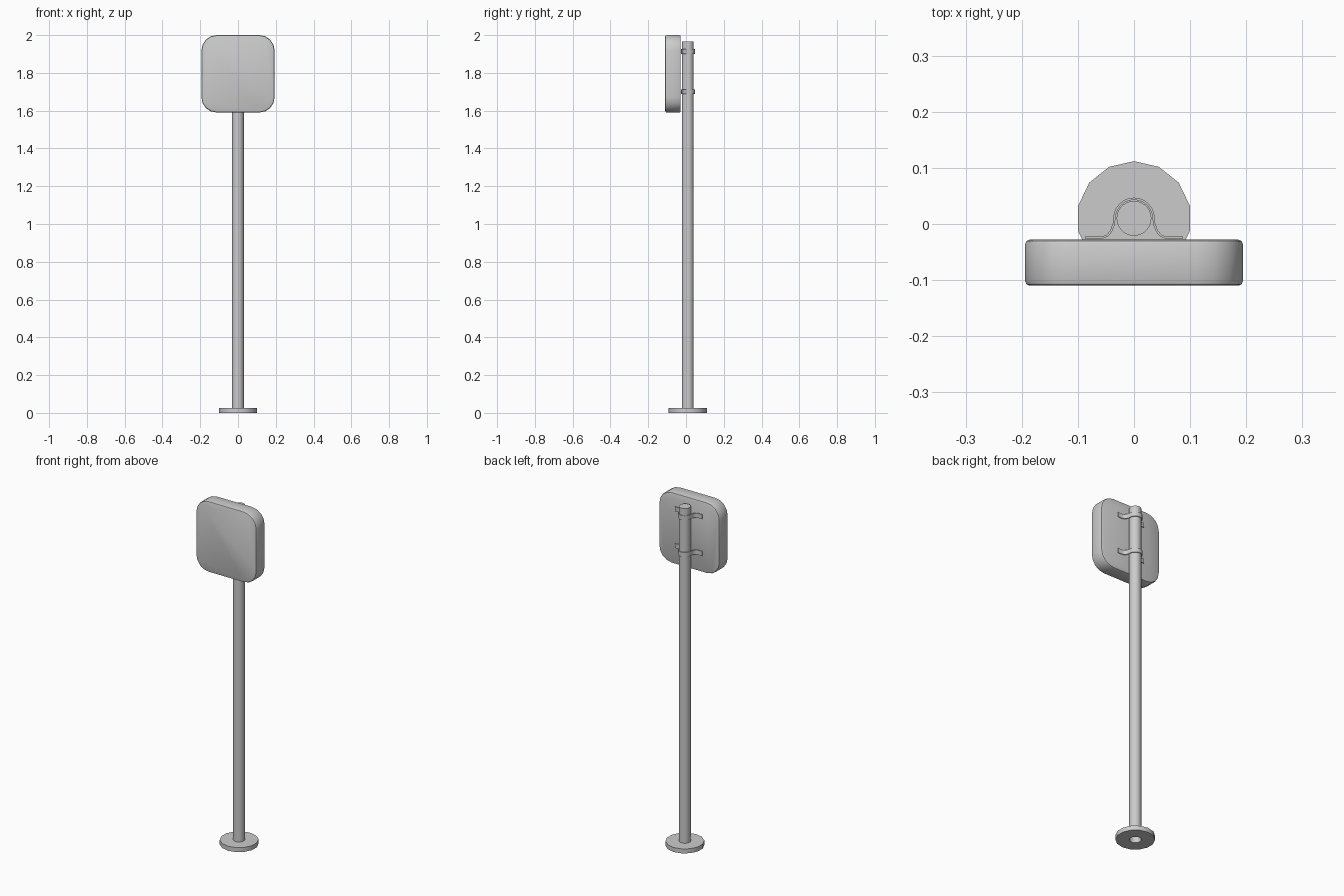
import bpy, bmesh, math

if "Cube" in bpy.data.objects:
    bpy.data.objects.remove(bpy.data.objects["Cube"])

CY = 0.01  # pole axis in y


def finish(name, bm, angle=30):
    bmesh.ops.recalc_face_normals(bm, faces=bm.faces)
    me = bpy.data.meshes.new(name)
    bm.to_mesh(me)
    bm.free()
    ob = bpy.data.objects.new(name, me)
    bpy.context.collection.objects.link(ob)
    bpy.ops.object.select_all(action='DESELECT')
    ob.select_set(True)
    bpy.context.view_layer.objects.active = ob
    if angle:
        bpy.ops.object.shade_smooth_by_angle(angle=math.radians(angle))
    return ob


def prism(points, offset):
    """Extrude a closed outline of 3D points along offset."""
    bm = bmesh.new()
    face = bm.faces.new([bm.verts.new(p) for p in points])
    ext = bmesh.ops.extrude_face_region(bm, geom=[face], use_keep_orig=True)
    moved = [v for v in ext['geom'] if isinstance(v, bmesh.types.BMVert)]
    bmesh.ops.translate(bm, verts=moved, vec=offset)
    return bm


def ring(bm, n, r, z):
    return [bm.verts.new((r * math.sin(2 * math.pi * i / n),
                          CY + r * math.cos(2 * math.pi * i / n), z)) for i in range(n)]


def lathe(name, n, profile, cap_top=False, closed=False):
    bm = bmesh.new()
    rings = [ring(bm, n, r, z) for r, z in profile]
    pairs = list(zip(rings, rings[1:]))
    if closed:
        pairs.append((rings[-1], rings[0]))
    for a, b in pairs:
        for i in range(n):
            j = (i + 1) % n
            bm.faces.new((a[i], a[j], b[j], b[i]))
    if cap_top:
        bm.faces.new(rings[-1])
    return finish(name, bm, 30)


# Base flange: flat 14-sided disc with a hole for the pole
lathe("base_flange", 14, [(0.031, 0), (0.102, 0), (0.102, 0.026), (0.029, 0.026)], closed=True)

# Pole: tube, open underneath
lathe("pole", 28, [(0.031, 0), (0.031, 1.965)], cap_top=True)

# Sign box: rounded rectangle with softened front and back rims
W, Z0, Z1, R, SEG = 0.194, 1.59, 2.0, 0.082, 4
outline = []
for k, (cx, cz) in enumerate([(W - R, Z1 - R), (-W + R, Z1 - R),
                              (-W + R, Z0 + R), (W - R, Z0 + R)]):
    for s in range(SEG + 1):
        a = math.pi / 2 * (k + s / SEG)
        outline.append((cx + R * math.cos(a), -0.11, cz + R * math.sin(a)))
bm = prism(outline, (0, 0.082, 0))
rims = [e for e in bm.edges if abs(e.verts[0].co.y - e.verts[1].co.y) < 1e-5]
bmesh.ops.bevel(bm, geom=rims, offset=0.008, segments=2, profile=0.5, affect='EDGES')
finish("sign_box", bm, 35)

# Clamp straps: hat-shaped band around the pole, flanges against the sign
half = [(0.087, -0.024), (0.056, -0.024), (0.048, -0.021), (0.041, -0.013), (0.036, 0.0)]
half += [(0.035 * math.cos(a), CY + 0.035 * math.sin(a))
         for a in (math.pi / 12 * i for i in range(7))]
path = half + [(-x, y) for x, y in reversed(half[:-1])]
T = 0.002
left, right = [], []
for i, (x, y) in enumerate(path):
    x0, y0 = path[max(i - 1, 0)]
    x1, y1 = path[min(i + 1, len(path) - 1)]
    d = math.hypot(x1 - x0, y1 - y0)
    nx, ny = (y1 - y0) / d * T, -(x1 - x0) / d * T
    left.append((x + nx, y + ny))
    right.append((x - nx, y - ny))
for name, z in (("upper_clamp", 1.913), ("lower_clamp", 1.70)):
    pts = [(x, y, z - 0.013) for x, y in left + right[::-1]]
    finish(name, prism(pts, (0, 0, 0.026)), 35)
